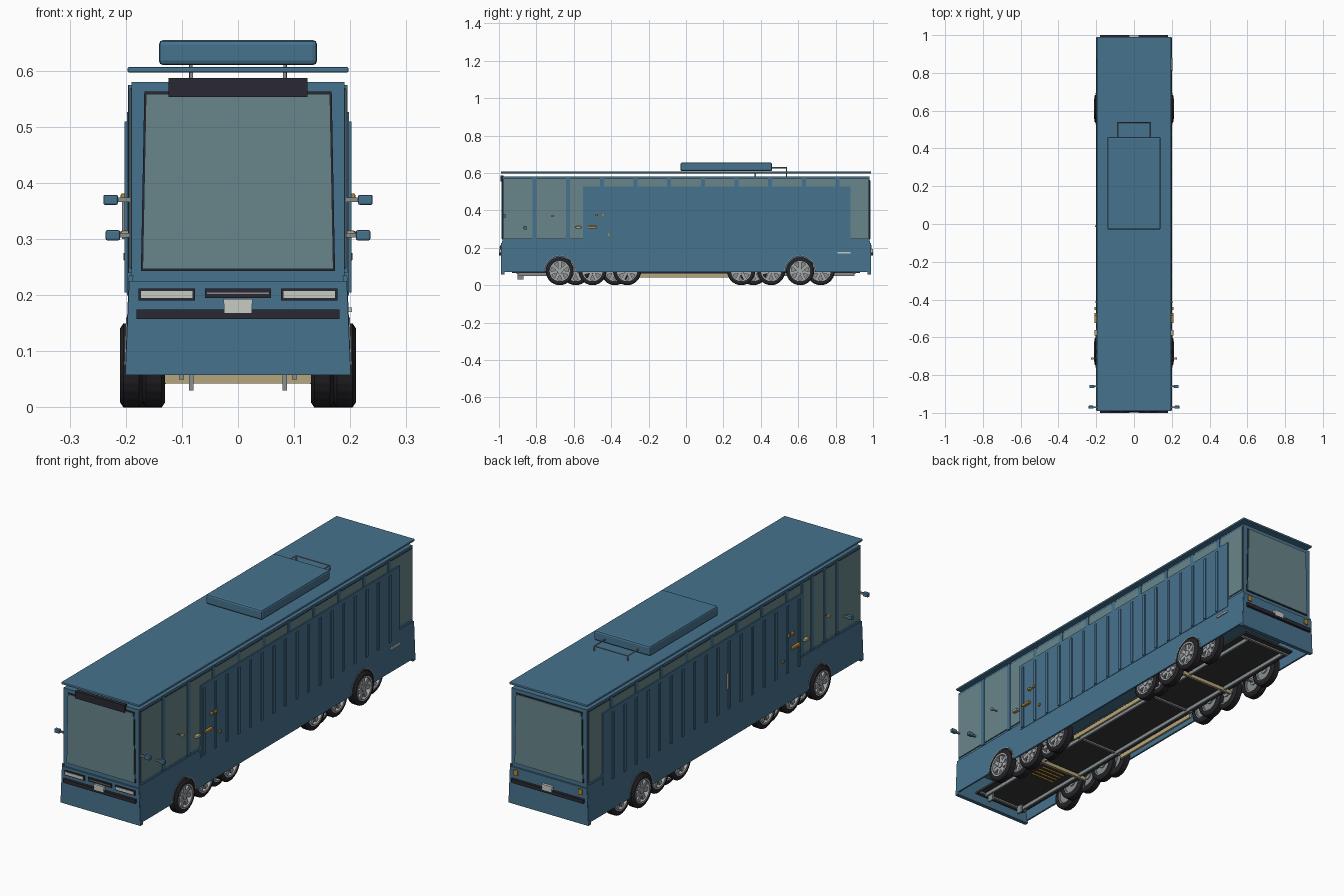
import bpy, bmesh, math
from mathutils import Matrix

if "Cube" in bpy.data.objects:
    bpy.data.objects.remove(bpy.data.objects["Cube"])

def mat(name, r, g, b):
    m = bpy.data.materials.new(name)
    m.diffuse_color = (r, g, b, 1)
    m.use_nodes = True
    m.node_tree.nodes["Principled BSDF"].inputs["Base Color"].default_value = m.diffuse_color
    return m

BLUE = mat("body blue", .062, .17, .27)
GLASS = mat("window glass", .14, .24, .26)
DARK = mat("dark trim", .023, .022, .032)
TYRE = mat("tyre black", .018, .017, .02)
LAMP = mat("lamp white", .58, .6, .55)
TAN = mat("chassis tan", .47, .38, .2)
AMBER = mat("amber", .5, .25, .03)
METAL = mat("grey metal", .25, .28, .29)
SILVER = mat("rim silver", .38, .4, .41)
FLOOR = mat("floor grey", .038, .04, .04)

def finish(name, bm, m, bevel=0):
    bmesh.ops.recalc_face_normals(bm, faces=bm.faces)
    me = bpy.data.meshes.new(name)
    bm.to_mesh(me)
    bm.free()
    me.materials.append(m)
    ob = bpy.data.objects.new(name, me)
    bpy.context.collection.objects.link(ob)
    if bevel:
        b = ob.modifiers.new("bevel", 'BEVEL')
        b.width, b.segments = bevel, 2
    return ob

def box(name, x0, x1, y0, y1, z0, z1, m, bevel=0):
    bm = bmesh.new()
    bmesh.ops.create_cube(bm, size=1)
    for v in bm.verts:
        v.co.x = x0 if v.co.x < 0 else x1
        v.co.y = y0 if v.co.y < 0 else y1
        v.co.z = z0 if v.co.z < 0 else z1
    return finish(name, bm, m, bevel)

def pair(name, x0, x1, *rest):
    """The same box on the right and left side."""
    box(name + "_right", x0, x1, *rest)
    box(name + "_left", -x1, -x0, *rest)

def prism(name, pts, axis, a, b, m, slant=0):
    """Extrude a flat outline along x or y; slant leans sides outward toward the ground."""
    put = (lambda p: (a, p[0], p[1])) if axis == 'x' else (lambda p: (p[0], a, p[1]))
    bm = bmesh.new()
    f = bm.faces.new([bm.verts.new(put(p)) for p in pts])
    ext = bmesh.ops.extrude_face_region(bm, geom=[f])['geom']
    step = (b - a, 0, 0) if axis == 'x' else (0, b - a, 0)
    bmesh.ops.translate(bm, vec=step, verts=[g for g in ext if isinstance(g, bmesh.types.BMVert)])
    for v in bm.verts:
        v.co.x += slant * (.225 - v.co.z)
    return finish(name, bm, m)

def arc(c, z, r, a0, a1, n):
    return [(c + r * math.cos(a0 + (a1 - a0) * i / n), z + r * math.sin(a0 + (a1 - a0) * i / n))
            for i in range(n + 1)]

def trapezoid(wb, wt, z0, z1):
    return [(-wb, z0), (wb, z0), (wt, z1), (-wt, z1)]

# --- body shell and skirts with wheel arches
ARCHES = (-.675, .61)
box("upper_body", -.19, .19, -.981, .981, .2, .58, BLUE)
skirt = [(-.985, .235), (-.985, .07)]
for c in ARCHES:
    skirt += [(c - .08, .07)] + arc(c, .076, .08, math.pi, 0, 16) + [(c + .08, .07)]
skirt += [(.985, .07), (.985, .235)]
for s, side in ((1, "right"), (-1, "left")):
    prism("side_skirt_" + side, skirt, 'x', s * .187, s * .195, BLUE, s * .04)
    for c in ARCHES:
        ring = arc(c, .076, .084, math.pi, 0, 16) + arc(c, .076, .079, 0, math.pi, 16)
        prism("arch_trim_" + side, ring, 'x', s * .194, s * .197, METAL, s * .04)
        box("wheel_housing_" + side, min(s * .12, s * .124), max(s * .12, s * .124),
            c - .09, c + .09, .07, .2, BLUE)

# --- front and rear ends, mirrored in y
for s, end in ((-1, "front"), (1, "rear")):
    def plate(name, pts, d0, d1, m):
        prism(end + "_" + name, pts, 'y', s * d0, s * d1, m)
    plate("lower_panel", trapezoid(.201, .194, .058, .225), .97, .988, BLUE)
    plate("window_frame", trapezoid(.173, .167, .243, .563), .979, .984, DARK)
    plate("window", trapezoid(.17, .164, .247, .559), .98, .987, GLASS)
    plate("bumper", trapezoid(.181, .181, .158, .175), .98, 1, DARK)
    plate("number_plate", trapezoid(.024, .026, .168, .193), .985, 1.0005, LAMP)
    for x in (-1, 1):
        if end == "front":
            box("headlight_frame", x*.127 - .05, x*.127 + .05, -.994, -.98, .191, .212, DARK)
            box("headlight", x*.127 - .046, x*.127 + .046, -.996, -.98, .195, .208, LAMP)
        else:
            box("tail_light", x*.162 - .01, x*.162 + .01, .98, .993, .192, .216, AMBER)
box("front_grille", -.059, .059, -.994, -.98, .195, .212, DARK)
box("front_grille_bar", -.055, .055, -.996, -.98, .202, .205, METAL)
box("front_sign", -.124, .124, -.992, -.975, .553, .587, DARK)

# --- side glazing, pillars and ribbed panel
pair("side_window_frame", .188, .1915, -.975, .975, .247, .569, DARK)
pair("side_window", .188, .193, -.973, .973, .249, .567, GLASS)
for i in range(10):
    y = -.81 + .18 * i
    pair("window_pillar", .188, .195, y - .011, y + .011, .24, .575, BLUE)
for y in (-.72, -.56):
    box("door_pillar_left", -.196, -.188, y - .008, y + .008, .24, .575, BLUE)
pair("side_panel", .188, .198, -.55, .88, .2, .527, BLUE)
for i in range(17):
    y = -.5285 + .0835 * i
    pair("panel_rib", .19, .202, y - .007, y + .007, .205, .51, BLUE)
box("side_step", .19, .203, .81, .88, .17, .178, LAMP)
box("side_handle_left", -.207, -.195, -.016, -.008, .3, .37, METAL)

# --- roof plate, roof unit and its pipe
box("roof_plate", -.197, .197, -.99, .99, .597, .607, BLUE, .003)
pair("roof_support", .08, .086, .367, .373, .578, .6, METAL)
box("roof_unit", -.141, .141, -.03, .46, .61, .655, BLUE, .008)
cu = bpy.data.curves.new("roof_pipe", 'CURVE')
cu.dimensions, cu.bevel_depth, cu.bevel_resolution = '3D', .003, 2
path = [(-.084, .45, .628), (-.084, .538, .628), (.084, .538, .628), (.084, .45, .628)]
for pts in (path, [path[1], (-.084, .538, .58)], [path[2], (.084, .538, .58)]):
    sp = cu.splines.new('POLY')
    sp.points.add(len(pts) - 1)
    for p, co in zip(sp.points, pts):
        p.co = (*co, 1)
cu.materials.append(METAL)
bpy.context.collection.objects.link(bpy.data.objects.new("roof_pipe", cu))

# --- mirrors, handles and marker lamps
for y, z, x in ((-.97, .37, .24), (-.86, .307, .236)):
    pair("mirror_arm", .188, x - .015, y - .004, y + .004, z - .004, z + .004, METAL)
    pair("mirror_head", x - .026, x, y - .008, y + .008, z - .009, z + .009, BLUE, .003)
pair("marker_arm", .188, .22, -.714, -.71, .368, .372, METAL)
pair("marker_lamp", .214, .228, -.718, -.706, .364, .376, TAN, .002)
pair("door_handle", .19, .21, -.525, -.475, .303, .315, AMBER, .003)
pair("door_handle_light", .19, .209, -.59, -.56, .303, .315, TAN, .003)
pair("upper_latch", .19, .209, -.485, -.47, .369, .381, AMBER, .002)
pair("upper_latch_back", .19, .209, -.455, -.44, .369, .381, AMBER, .002)
pair("lower_latch", .19, .204, -.418, -.408, .262, .276, AMBER, .002)

# --- underside
box("floor", -.135, .135, -.93, .93, .066, .075, FLOOR)
pair("chassis_rail", .096, .105, -.9, .9, .05, .066, METAL)
pair("tow_hook", .079, .087, -.9, -.87, .03, .066, METAL)
pair("sill", .128, .138, -.25, .23, .042, .062, TAN)
for y in (-.9, -.25, .24, .9):
    box("grey_crossmember", -.13, .13, y - .006, y + .006, .059, .068, METAL)
for y in (-.5, .5):
    box("tan_crossmember", -.138, .138, y - .006, y + .006, .043, .06, TAN)
for i in range(5):
    box("floor_grating", -.06, .06, -.63 + .024 * i, -.624 + .024 * i, .06, .068, AMBER)

# --- wheels: turned tyre and rim, plus spokes
def lathe(bm, prof, n=28):
    rings = [[bm.verts.new((x, r * math.cos(2 * math.pi * i / n), r * math.sin(2 * math.pi * i / n)))
              for i in range(n)] for x, r in prof]
    for a, b in zip(rings, rings[1:] + rings[:1]):
        for i in range(n):
            bm.faces.new((a[i], a[(i + 1) % n], b[(i + 1) % n], b[i]))

def wheel_meshes():
    bm = bmesh.new()
    lathe(bm, [(-.02, .052), (-.02, .066), (-.014, .075), (.014, .075), (.02, .066), (.02, .052)])
    tyre = finish("tyre", bm, TYRE)
    bm = bmesh.new()
    lathe(bm, [(-.017, .047), (-.017, .054), (.0205, .054), (.0205, .047)])
    bmesh.ops.create_cone(bm, cap_ends=True, segments=12, radius1=.018, radius2=.014, depth=.036,
                          matrix=Matrix.Rotation(math.pi / 2, 4, 'Y'))
    for i in range(7):
        m = (Matrix.Rotation(i * 2 * math.pi / 7, 4, 'X') @ Matrix.Translation((.008, 0, .031))
             @ Matrix.Diagonal((.012, .017, .036, 1)))
        bmesh.ops.create_cube(bm, size=1, matrix=m)
    rim = finish("rim", bm, SILVER)
    bm = bmesh.new()
    bmesh.ops.create_cone(bm, cap_ends=True, segments=28, radius1=.05, radius2=.05, depth=.008,
                          matrix=Matrix.Translation((-.006, 0, 0)) @ Matrix.Rotation(math.pi / 2, 4, 'Y'))
    return tyre, rim, finish("brake_disc", bm, METAL)

parts = wheel_meshes()
WHEELS = ((-.675, .19), (-.59, .15), (-.5, .165), (-.38, .15), (-.315, .165),
          (.295, .165), (.36, .15), (.455, .165), (.61, .19), (.72, .16))
for y, x in WHEELS:
    for s in (1, -1):
        for p in parts:
            ob = p.copy()
            ob.location = (s * x, y, .075)
            ob.rotation_euler.z = 0 if s > 0 else math.pi
            bpy.context.collection.objects.link(ob)
    box("axle", -x, x, y - .006, y + .006, .069, .081, METAL)
for p in parts:
    bpy.data.objects.remove(p)
